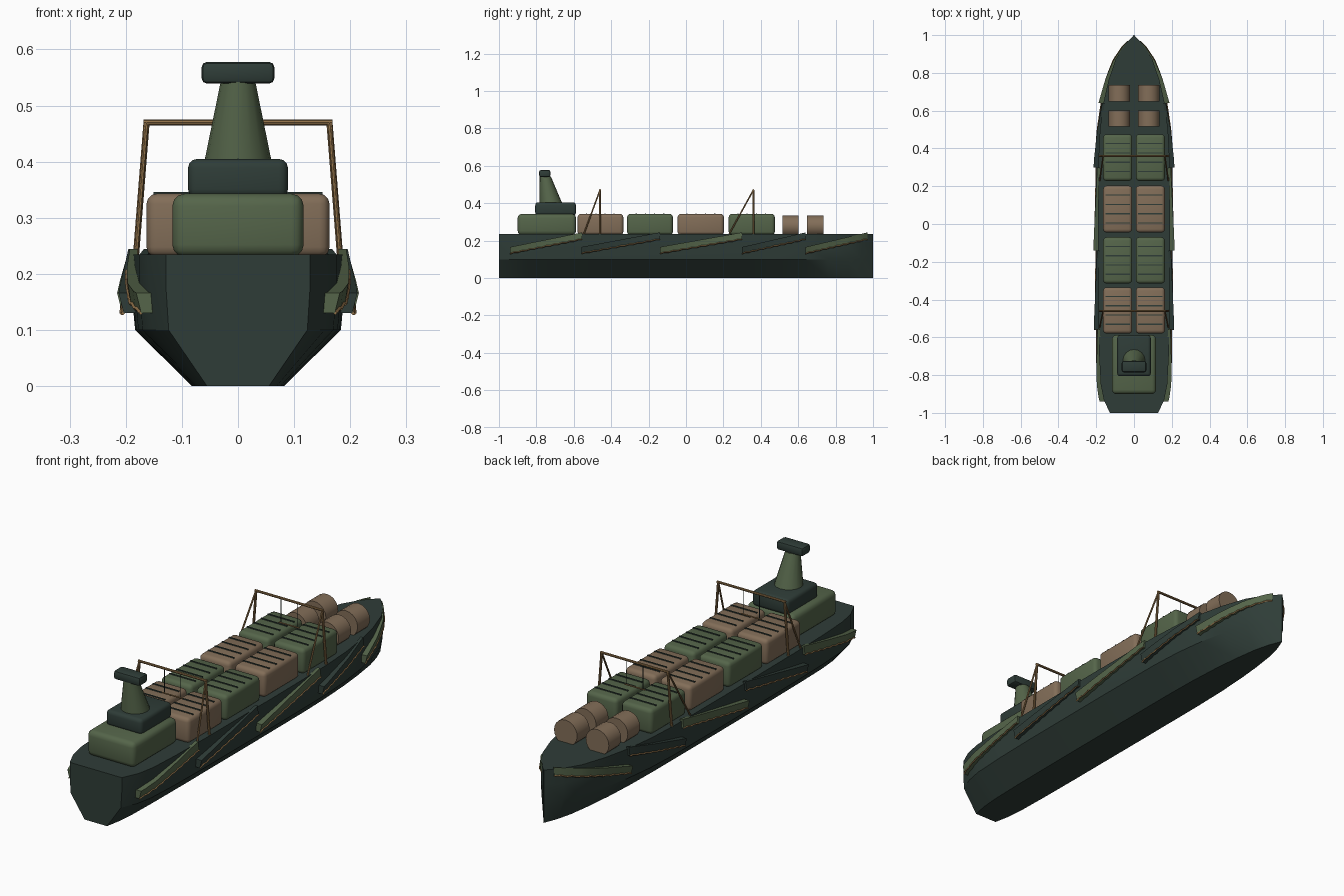
import bpy, bmesh, math
from mathutils import Vector

if "Cube" in bpy.data.objects:
    bpy.data.objects.remove(bpy.data.objects["Cube"])


def mat(name, r, g, b):
    m = bpy.data.materials.new(name)
    m.diffuse_color = (r, g, b, 1)
    m.use_nodes = True
    m.node_tree.nodes["Principled BSDF"].inputs["Base Color"].default_value = m.diffuse_color
    return m


DARK = mat("dark_green_grey", 0.028, 0.046, 0.039)
GREEN = mat("olive_green", 0.090, 0.130, 0.068)
TAN = mat("canvas_tan", 0.225, 0.155, 0.098)
BROWN = mat("rope_brown", 0.27, 0.16, 0.065)
DECK = 0.235


def finish(name, bm, material):
    bmesh.ops.recalc_face_normals(bm, faces=bm.faces)
    me = bpy.data.meshes.new(name)
    bm.to_mesh(me)
    bm.free()
    me.materials.append(material)
    ob = bpy.data.objects.new(name, me)
    bpy.context.collection.objects.link(ob)
    return ob


def box(name, lo, hi, material, bevel=0.0, segments=3):
    bm = bmesh.new()
    bmesh.ops.create_cube(bm, size=1)
    for v in bm.verts:
        v.co = Vector([(lo[i] + hi[i]) / 2 + v.co[i] * (hi[i] - lo[i]) for i in range(3)])
    if bevel:
        bmesh.ops.bevel(bm, geom=bm.edges[:], offset=bevel, segments=segments,
                        profile=0.5, affect='EDGES')
    return finish(name, bm, material)


def loft(name, rings, material):
    """Skin a list of closed rings and cap both ends."""
    bm = bmesh.new()
    vs = [[bm.verts.new(p) for p in r] for r in rings]
    n = len(rings[0])
    for a, b in zip(vs, vs[1:]):
        for i in range(n):
            j = (i + 1) % n
            bm.faces.new((a[i], a[j], b[j], b[i]))
    bm.faces.new(vs[0])
    bm.faces.new(vs[-1])
    bmesh.ops.remove_doubles(bm, verts=bm.verts, dist=0.0001)
    return finish(name, bm, material)


def rod(name, a, b, r, material, sides=8):
    a, b = Vector(a), Vector(b)
    q = (b - a).to_track_quat('Z', 'Y')
    ring = [q @ Vector((r * math.cos(t), r * math.sin(t), 0))
            for t in (2 * math.pi * i / sides for i in range(sides))]
    return loft(name, [[a + p for p in ring], [b + p for p in ring]], material)


# Hull: half-width at the deck along the length
PLAN = [(-1, .128), (-.93, .160), (-.85, .176), (-.7, .184), (-.5, .188), (0, .190),
        (.35, .188), (.5, .180), (.64, .162), (.76, .135), (.87, .098), (.94, .056), (1, .001)]


def half_width(y):
    for (y0, w0), (y1, w1) in zip(PLAN, PLAN[1:]):
        if y <= y1:
            return w0 + (w1 - w0) * (y - y0) / (y1 - y0)
    return 0.001


rings = []
for y, w in PLAN:
    side = [(w, DECK), (w * 1.0, .17), (w * .965, .10), (w * .43, 0)]
    rings.append([(x, y, z) for x, z in side] + [(-x, y, z) for x, z in reversed(side)])
loft("hull", rings, DARK)

# Slanted side screens with ragged, roped lower edges
SCREENS = [(-.94, -.555, GREEN), (-.56, -.14, DARK), (-.14, .30, GREEN),
           (.30, .64, DARK), (.64, .97, GREEN)]
STEPS = 18
for k, (y0, y1, material) in enumerate(SCREENS):
    for s, label in ((1, "right"), (-1, "left")):
        rings, rope = [], []
        for i in range(STEPS + 1):
            t = i / STEPS
            y = y0 + (y1 - y0) * t
            w = half_width(y)
            fade = min(1, w / .12)
            top = w + (.026 - .020 * t) * fade
            low = w + (.017 - .007 * t) * fade
            zl = .130 + .076 * t + (.004 if i % 2 else 0)
            zt = .166 + .078 * t
            rings.append([(s * top, y, zt), (s * low, y, zl),
                          (s * w * .96, y, zl), (s * w * .96, y, zt)])
            rope.append((s * (low + .001), y, zl))
        loft(f"side_screen_{k + 1}_{label}", rings, material)
        r = .0035
        loft(f"screen_rope_{k + 1}_{label}",
             [[(x + r, y, z), (x, y, z + r), (x - r, y, z), (x, y, z - r)]
              for x, y, z in rope], BROWN)

# Cargo bales in two columns, with straps across the tops
for k, (y0, y1, material) in enumerate([(-.58, -.335, TAN), (-.315, -.07, GREEN),
                                        (-.045, .203, TAN), (.228, .475, GREEN)]):
    for s, label in ((1, "right"), (-1, "left")):
        x0, x1 = sorted((s * .010, s * .163))
        box(f"cargo_bale_{k + 1}_{label}", (x0, y0, DECK - .005), (x1, y1, .343), material, .018)
        for i in range(4):
            y = y0 + (y1 - y0) * (i + 1) / 5
            box(f"cargo_strap_{k + 1}_{i + 1}_{label}", (x0 + .012, y - .003, .338),
                (x1 - .012, y + .003, .346), DARK)

# Drums lying on the foredeck
for y0, y1 in ((.515, .602), (.648, .735)):
    for x in (-.078, .078):
        rod("deck_drum", (x, y0, .278), (x, y1, .278), .057, TAN, 20)

# Superstructure at the stern
box("lower_cabin", (-.117, -.90, DECK - .005), (.117, -.588, .343), GREEN, .022)
box("upper_cabin", (-.089, -.806, .335), (.089, -.588, .405), DARK, .016)

# Raked funnel with an upright back, and its cap
funnel = []
for z, rx, y0, y1 in ((.400, .060, -.782, -.662), (.542, .031, -.782, -.722)):
    funnel.append([(rx * math.cos(a), (y0 + y1) / 2 + (y1 - y0) / 2 * math.sin(a), z)
                   for a in (2 * math.pi * i / 16 for i in range(16))])
loft("funnel", funnel, GREEN)
box("funnel_cap", (-.065, -.785, .539), (.065, -.725, .578), DARK, .010, 2)

# Cargo gantries: upright and raked legs, crossbar, hoist lines and spreader
for name, y, yf in (("fore", .36, .228), ("aft", -.46, -.548)):
    for s, label in ((1, "right"), (-1, "left")):
        top = (s * .163, y, .470)
        rod(f"{name}_gantry_leg_{label}", (s * .182, y, DECK - .005), top, .0055, BROWN)
        rod(f"{name}_gantry_brace_{label}", (s * .182, yf, DECK - .005), top, .004, BROWN)
        rod(f"{name}_hoist_line_{label}", (s * .04, y, .470), (s * .04, y, .360), .0015, DARK, 6)
    rod(f"{name}_gantry_crossbar", (-.168, y, .470), (.168, y, .470), .0055, BROWN)
    rod(f"{name}_hoist_spreader", (-.05, y, .360), (.05, y, .360), .003, BROWN)

# Smooth the curved parts, keeping hard edges
for ob in bpy.context.collection.objects:
    ob.select_set(True)
    bpy.context.view_layer.objects.active = ob
bpy.ops.object.shade_smooth_by_angle(angle=math.radians(32))
